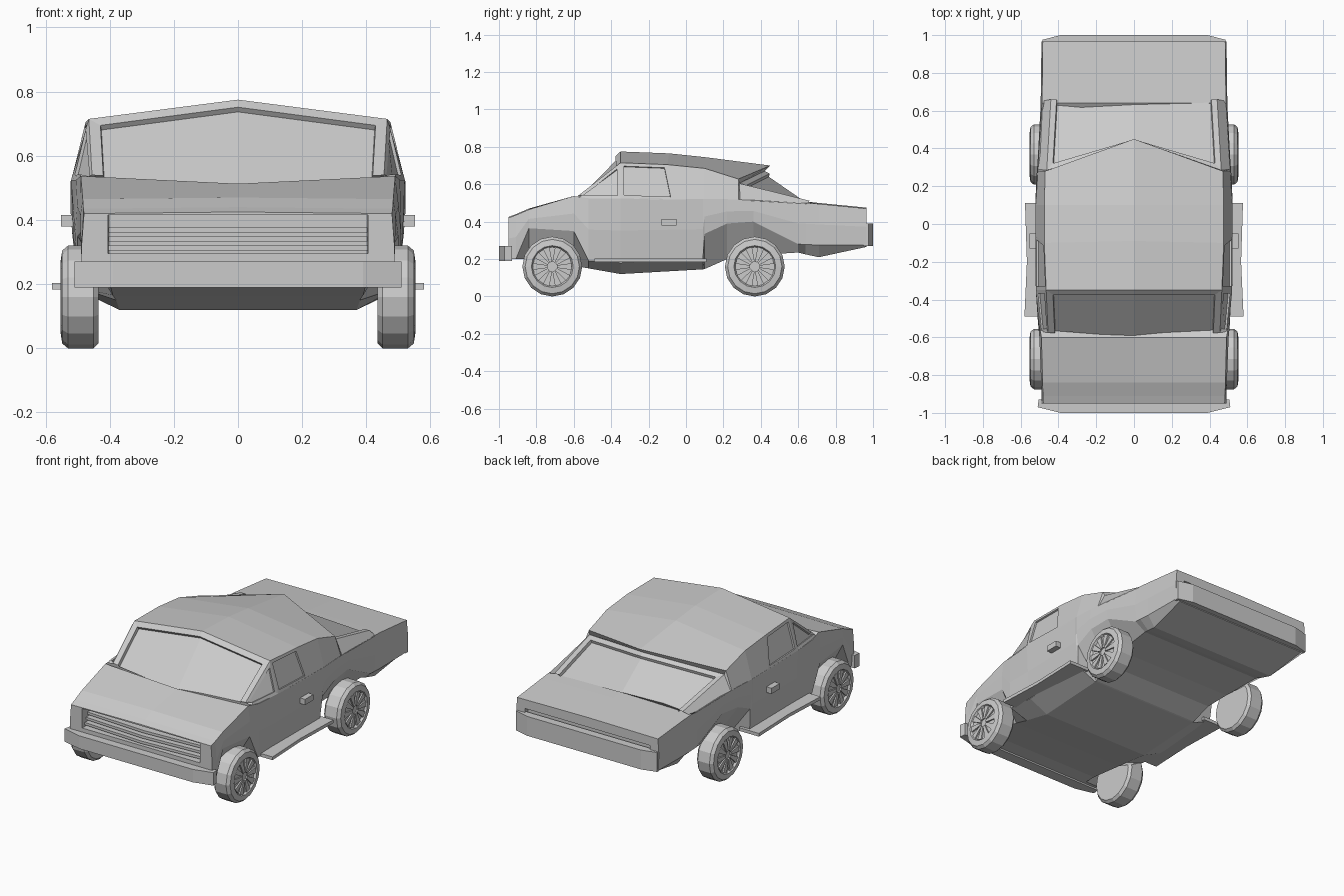
import bpy, bmesh
from math import sin, cos, pi

if "Cube" in bpy.data.objects:
    bpy.data.objects.remove(bpy.data.objects["Cube"])


def finish(name, bm, fix_normals=True):
    if fix_normals:
        bmesh.ops.recalc_face_normals(bm, faces=bm.faces[:])
    me = bpy.data.meshes.new(name)
    bm.to_mesh(me)
    bm.free()
    ob = bpy.data.objects.new(name, me)
    bpy.context.collection.objects.link(ob)
    return ob


def loft(rows, closed):
    """Skin mirrored half sections, each listed from the centre outwards."""
    bm = bmesh.new()
    rings = []
    for half in rows:
        if closed:
            pts = half + [(-x, y, z) for x, y, z in half[-2:0:-1]]
        else:
            pts = [(-x, y, z) for x, y, z in half[:0:-1]] + half
        rings.append([bm.verts.new(p) for p in pts])
    n = len(rings[0])
    for a, b in zip(rings, rings[1:]):
        for j in range(n if closed else n - 1):
            k = (j + 1) % n
            bm.faces.new((a[j], a[k], b[k], b[j]))
    if closed:
        bm.faces.new(rings[0])
        bm.faces.new(rings[-1])
    bmesh.ops.recalc_face_normals(bm, faces=bm.faces[:])
    bm.faces.ensure_lookup_table()
    return bm


def plan_prism(name, pts, z0, z1):
    """Extrude a plan outline from z0 to z1."""
    bm = bmesh.new()
    lo = [bm.verts.new((x, y, z0)) for x, y in pts]
    hi = [bm.verts.new((x, y, z1)) for x, y in pts]
    bm.faces.new(lo)
    bm.faces.new(hi)
    n = len(pts)
    for i in range(n):
        bm.faces.new((lo[i], lo[(i + 1) % n], hi[(i + 1) % n], hi[i]))
    return finish(name, bm)


# Lower body: y, top z, belt x, belt z, sill x, sill z (wheel arches), floor x, floor z
stations = [
    (-.95, .425, .48, .42, .485, .20, .40, .20),
    (-.91, .44, .482, .435, .485, .20, .40, .20),
    (-.84, .47, .484, .465, .487, .365, .40, .20),
    (-.60, .513, .49, .537, .50, .35, .39, .165),
    (-.52, .45, .505, .525, .50, .19, .38, .15),
    (-.35, .42, .52, .525, .495, .18, .37, .12),
    (.09, .42, .522, .52, .50, .20, .37, .145),
    (.10, .42, .522, .52, .51, .335, .37, .147),
    (.22, .42, .515, .52, .51, .39, .38, .20),
    (.36, .42, .505, .515, .50, .40, .40, .22),
    (.60, .46, .49, .50, .49, .28, .42, .235),
    (.64, .508, .488, .50, .489, .278, .43, .225),
    (.71, .50, .486, .495, .488, .275, .44, .21),
    (.965, .475, .483, .47, .485, .275, .46, .265),
]
rows = []
for y, zt, bx, bz, sx, sz, fx, fz in stations:
    rows.append([(0, y, zt), (bx, y, bz), ((bx + sx) / 2 + .006, y, (bz + sz) / 2),
                 (sx, y, sz), (fx, y, fz), (0, y, fz)])
body = finish("lower_body", loft(rows, True))

# Grille opening and slot above the rear bumper
cutters = [
    plan_prism("grille_cutter", [(-.415, -1.1), (.415, -1.1), (.40, -.87), (-.40, -.87)], .295, .416),
    plan_prism("rear_slot_cutter", [(-.43, .935), (.43, .935), (.43, 1.1), (-.43, 1.1)], .37, .415),
]
for cutter in cutters:
    cutter.hide_render = True
    cutter.hide_viewport = True
    cut = body.modifiers.new(cutter.name, 'BOOLEAN')
    cut.operation = 'DIFFERENCE'
    cut.solver = 'EXACT'
    cut.object = cutter

# Grille slats, bowed forward at the centre and stepping back upwards
for i in range(3):
    z = .305 + .028 * i
    w = .41 - .003 * i
    f = .012 * i
    plan_prism("grille_slat", [(-w, -.925 + f), (0, -.947 + f), (w, -.925 + f),
                               (w, -.875), (-w, -.875)], z, z + .016)

# Cabin: rows of centre, roof edge and belt points
cabin_rows = [
    [(0, -.61, .512), (.455, -.575, .54), (.495, -.57, .525)],
    [(0, -.35, .775), (.465, -.35, .715), (.52, -.35, .525)],
    [(0, -.09, .765), (.475, -.10, .705), (.522, -.06, .515)],
    [(0, .10, .745), (.475, .10, .685), (.522, .10, .515)],
    [(0, .45, .70), (.47, .28, .628), (.51, .28, .515)],
    [(0, .42, .67), (.462, .285, .605), (.51, .29, .515)],
    [(0, .64, .515), (.44, .66, .512), (.488, .65, .495)],
]
bm = loft(cabin_rows, False)
if bm.faces[9].normal.z < 0:
    bmesh.ops.reverse_faces(bm, faces=bm.faces[:])
bm.faces.ensure_lookup_table()
windscreen, rear_glass = [bm.faces[1], bm.faces[2]], [bm.faces[21], bm.faces[22]]
sides = [bm.faces[i] for i in (0, 3, 4, 7)]
bm.normal_update()
for glass, rim in ((windscreen, .035), (rear_glass, .03)):
    bmesh.ops.inset_region(bm, faces=glass, thickness=rim, use_even_offset=True)
    bmesh.ops.inset_region(bm, faces=glass, thickness=.002, depth=-.018, use_even_offset=True)
bmesh.ops.inset_individual(bm, faces=sides, thickness=.018, use_even_offset=True)
bmesh.ops.inset_individual(bm, faces=sides, thickness=.001, depth=-.01, use_even_offset=True)
finish("cabin", bm, False)

# Bumpers
plan_prism("front_bumper", [(-.51, -.97), (-.39, -1), (.39, -1), (.51, -.97),
                            (.505, -.93), (-.505, -.93)], .19, .27)
plan_prism("rear_bumper", [(-.485, .95), (.485, .95), (.485, .975), (.39, 1),
                           (-.39, 1), (-.485, .975)], .27, .39)

for s in (-1, 1):
    # Running boards and door handles
    plan_prism("running_board", [(s * .44, -.49), (s * .58, -.49), (s * .567, -.2),
                                 (s * .577, .11), (s * .44, .11)], .183, .203)
    plan_prism("door_handle", [(s * .50, -.13), (s * .552, -.13), (s * .552, -.05),
                               (s * .50, -.05)], .38, .415)

# Wheels: lathed tyre and rim with raised spokes
tyre = [(.435, .145), (.45, .16), (.53, .16), (.548, .145), (.553, .112), (.54, .104)]
SIDES, SPOKES = 16, 10


def wheel(name, s, yc):
    bm = bmesh.new()

    def ring(x, r):
        return [bm.verts.new((s * x, yc + r * cos(2 * pi * i / SIDES),
                              .16 + r * sin(2 * pi * i / SIDES))) for i in range(SIDES)]
    rings = [ring(x, r) for x, r in tyre]
    for a, b in zip(rings, rings[1:]):
        for i in range(SIDES):
            k = (i + 1) % SIDES
            bm.faces.new((a[i], a[k], b[k], b[i]))
    bm.faces.new(rings[0])
    bm.faces.new(rings[-1])
    for i in range(SPOKES):
        a = 2 * pi * i / SPOKES
        ends = []
        for x in (.535, .549):
            ends.append([bm.verts.new((s * x, yc + r * cos(a) - t * sin(a), .16 + r * sin(a) + t * cos(a)))
                         for r, t in ((.025, -.007), (.104, -.018), (.104, .018), (.025, .007))])
        lo, hi = ends
        bm.faces.new(lo)
        bm.faces.new(hi)
        for j in range(4):
            k = (j + 1) % 4
            bm.faces.new((lo[j], lo[k], hi[k], hi[j]))
    finish(name, bm)


for s, side in ((-1, "left"), (1, "right")):
    wheel("front_wheel_" + side, s, -.715)
    wheel("rear_wheel_" + side, s, .368)
